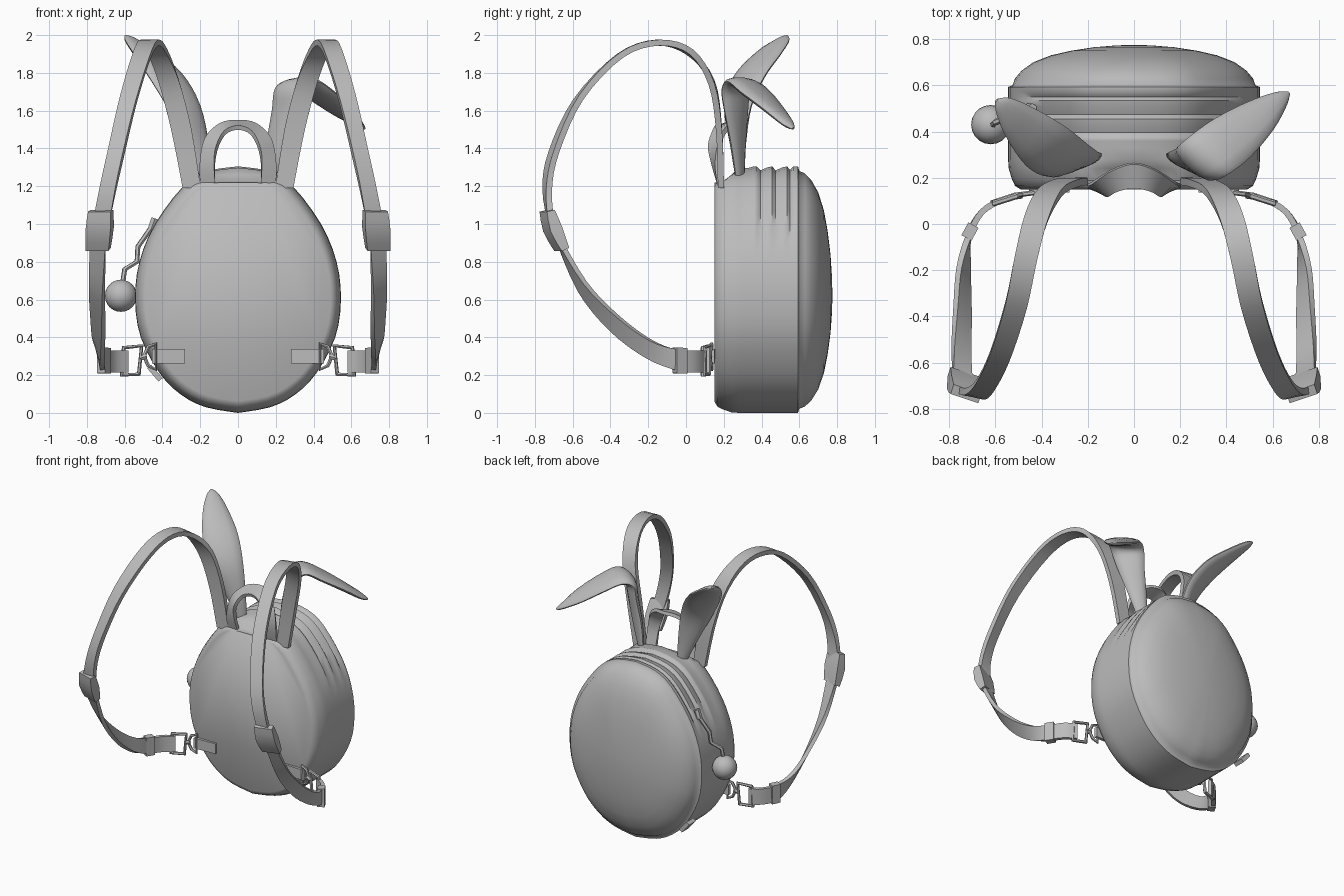
import bpy, bmesh, math
from mathutils import Vector

grey = bpy.data.materials.new("soft_grey")
grey.diffuse_color = (0.5, 0.5, 0.5, 1)


def catmull(rows, steps):
    """Smoothly interpolate rows of numbers."""
    out = []
    for i in range(len(rows) - 1):
        p0, p1, p2, p3 = (rows[max(i - 1, 0)], rows[i], rows[i + 1], rows[min(i + 2, len(rows) - 1)])
        for s in range(steps):
            t = s / steps
            out.append([0.5 * (2 * b + (c - a) * t + (2 * a - 5 * b + 4 * c - d) * t * t
                               + (3 * b - a - 3 * c + d) * t ** 3)
                        for a, b, c, d in zip(p0, p1, p2, p3)])
    return out + [list(rows[-1])]


def finish(ob, mirror=False, angle=40):
    ob.data.materials.append(grey)
    bpy.ops.object.select_all(action='DESELECT')
    ob.select_set(True)
    bpy.context.view_layer.objects.active = ob
    bpy.ops.object.shade_smooth_by_angle(angle=math.radians(angle))
    if mirror:
        ob.modifiers.new("mirror", 'MIRROR')
    return ob


def skin(name, rings, mirror=False, angle=40):
    """Bridge closed rings of points and cap both ends."""
    bm = bmesh.new()
    vs = [[bm.verts.new(p) for p in r] for r in rings]
    n = len(vs[0])
    for a, b in zip(vs, vs[1:]):
        for i in range(n):
            bm.faces.new((a[i], a[(i + 1) % n], b[(i + 1) % n], b[i]))
    bm.faces.new(vs[0])
    bm.faces.new(vs[-1])
    bmesh.ops.recalc_face_normals(bm, faces=bm.faces)
    me = bpy.data.meshes.new(name)
    bm.to_mesh(me)
    bm.free()
    ob = bpy.data.objects.new(name, me)
    bpy.context.collection.objects.link(ob)
    return finish(ob, mirror, angle)


def band(name, rows, sides=4, steps=4, mirror=False):
    """Sweep a flat section; row = centre xyz, half width xyz, half thickness."""
    rows = catmull(rows, steps)
    pts = [Vector(r[:3]) for r in rows]
    rings = []
    for i, r in enumerate(rows):
        tan = (pts[min(i + 1, len(pts) - 1)] - pts[max(i - 1, 0)]).normalized()
        w = Vector(r[3:6])
        nrm = tan.cross(w).normalized() * r[6]
        if sides == 4:
            ring = [pts[i] + w * a + nrm * b for a, b in ((1, 1), (-1, 1), (-1, -1), (1, -1))]
        else:
            ring = [pts[i] + w * math.cos(k * math.tau / sides) + nrm * math.sin(k * math.tau / sides)
                    for k in range(sides)]
        rings.append(ring)
    return skin(name, rings, mirror)


def wire(name, pts, radius, closed=False, mirror=False):
    cu = bpy.data.curves.new(name, 'CURVE')
    cu.dimensions = '3D'
    cu.bevel_depth = radius
    cu.bevel_resolution = 1
    cu.use_fill_caps = True
    sp = cu.splines.new('POLY')
    sp.points.add(len(pts) - 1)
    for p, q in zip(sp.points, pts):
        p.co = (*q, 1)
    sp.use_cyclic_u = closed
    ob = bpy.data.objects.new(name, cu)
    bpy.context.collection.objects.link(ob)
    bpy.ops.object.select_all(action='DESELECT')
    ob.select_set(True)
    bpy.context.view_layer.objects.active = ob
    bpy.ops.object.convert(target='MESH')
    return finish(bpy.context.object, mirror)


# Egg shaped bag body, lofted from the flat front to the domed back
half = catmull([(0, 0), (.17, .03), (.3, .095), (.415, .21), (.515, .4), (.545, .6), (.522, .8),
                (.44, 1.0), (.29, 1.2), (.16, 1.28), (0, 1.305)], 3)
outline = half + [(-x, z) for x, z in half[-2:0:-1]]
MID = 0.62


def egg(y, s, groove=0, top=9):
    ring = []
    for x, z in outline:
        k = s - groove * min(max((z - .9) / .06, 0), 1)
        ring.append((x * k, y, min(MID + (z - MID) * k, top)))
    return ring


profile = [(.15, .9, 0, 1.22), (.165, .945, 0, 1.22), (.195, .97, 0, 1.225), (.24, .995, 0, 1.26),
           (.28, 1, .01, 9), (.33, 1, .012, 9), (.36, 1, 0, 9), (.375, 1, 0, 9), (.395, 1, .03, 9),
           (.43, 1, .008, 9), (.455, 1, 0, 9), (.475, 1, .03, 9), (.51, 1, .008, 9), (.535, 1, 0, 9),
           (.55, 1, .025, 9), (.57, 1, 0, 9), (.593, 1, 0, 9), (.6, .965, 0, 9), (.63, .945, 0, 9),
           (.665, .89, 0, 9), (.7, .8, 0, 9), (.73, .66, 0, 9), (.75, .5, 0, 9), (.765, .32, 0, 9),
           (.773, .14, 0, 9), (.775, .02, 0, 9)]
skin("bag_body", [egg(*p) for p in profile], angle=50)

# Carry handle: flat at the feet, turning sideways over the top
leg = [(.16, .18, 1.2, .04, 0, 0, .012), (.162, .155, 1.32, .038, .01, 0, .012),
       (.14, .155, 1.43, .03, .03, .02, .012), (.08, .19, 1.505, .012, .045, .02, .012)]
apex = [(0, .21, 1.525, 0, .052, .015, .012)]
band("carry_handle", leg + apex + [(-r[0], r[1], r[2], -r[3], *r[4:]) for r in leg[::-1]])

# Padded upper shoulder straps
band("upper_strap", [
    (.245, .185, 1.19, .048, 0, 0, .016), (.3, .175, 1.5, .052, 0, -.01, .016),
    (.365, .135, 1.75, .052, 0, -.01, .016), (.425, .02, 1.91, .05, .01, 0, .016),
    (.468, -.15, 1.96, .048, .01, 0, .016), (.51, -.35, 1.89, .046, .01, .005, .016),
    (.58, -.57, 1.66, .042, .015, .01, .016), (.645, -.70, 1.38, .04, .015, .005, .016),
    (.69, -.735, 1.18, .042, .01, 0, .016), (.73, -.71, .98, .045, 0, 0, .016)], mirror=True)

# Strap adjusters
band("strap_adjuster", [(.727, -.735, 1.07, .06, .02, 0, .022), (.733, -.705, .97, .066, .02, 0, .034),
                        (.74, -.658, .865, .06, .02, 0, .022)], steps=2, mirror=True)

# Lower webbing straps
band("lower_strap", [
    (.74, -.69, .95, .042, 0, 0, .013), (.747, -.55, .67, .036, .015, .02, .013),
    (.742, -.38, .475, .03, .02, .035, .013), (.737, -.2, .34, .02, .012, .045, .013),
    (.715, -.05, .28, 0, 0, .056, .013), (.66, .05, .272, 0, 0, .058, .013),
    (.585, .1, .272, 0, 0, .058, .013)], mirror=True)
band("strap_keeper", [(.725, -.06, .278, 0, 0, .068, .025), (.695, -.005, .276, 0, 0, .068, .025)],
     steps=1, mirror=True)

# Buckle frame, D ring and sewn tab at the lower corners
wire("buckle_frame", [(.605, .09, .345), (.51, .12, .355), (.525, .12, .205), (.615, .09, .2)],
     .013, True, True)
wire("clip_link", [(.52, .12, .29), (.485, .125, .3)], .015, mirror=True)
wire("d_ring", [(.435, .135, .365), (.475, .13, .35), (.498, .125, .3), (.475, .13, .25),
                (.435, .135, .23)], .011, True, True)
band("sewn_tab", [(.28, .145, .3, 0, 0, .038, .009), (.455, .14, .3, 0, 0, .038, .012)],
     steps=1, mirror=True)

# Upright ear
band("upright_ear", [
    (-.17, .285, 1.25, .03, .02, 0, .018), (-.215, .275, 1.42, .062, .035, 0, .028),
    (-.285, .275, 1.62, .085, .07, .01, .034), (-.38, .335, 1.78, .085, .085, .01, .034),
    (-.49, .435, 1.9, .06, .065, 0, .028), (-.565, .51, 1.97, .03, .035, 0, .02),
    (-.595, .535, 1.995, .006, .007, 0, .006)], sides=12, mirror=False)

# Folded ear
band("folded_ear", [
    (.17, .285, 1.25, .03, -.02, 0, .018), (.205, .275, 1.42, .055, -.035, 0, .028),
    (.25, .265, 1.6, .07, -.06, 0, .032), (.275, .265, 1.71, .08, -.075, 0, .034),
    (.335, .305, 1.745, .08, -.085, .01, .03), (.43, .375, 1.69, .075, -.085, .01, .03),
    (.55, .47, 1.6, .055, -.06, .01, .026), (.635, .54, 1.53, .025, -.03, 0, .018),
    (.67, .567, 1.505, .005, -.006, 0, .006)], sides=12)

# Zip pull with chain and ball
wire("zip_slider", [(-.44, .5, 1.03), (-.46, .5, .97)], .022)
wire("zip_chain", [(-.46, .5, .98), (-.53, .48, .88), (-.535, .47, .8), (-.6, .44, .76),
                   (-.61, .43, .69)], .014)
bpy.ops.mesh.primitive_uv_sphere_add(segments=20, ring_count=12, radius=.085, location=(-.62, .43, .62))
bpy.context.object.name = "zip_ball"
finish(bpy.context.object)

# Side label
band("side_label", [(-.44, .57, .21, .03, 0, -.035, .014), (-.44, .65, .21, .03, 0, -.035, .014)], steps=1)
